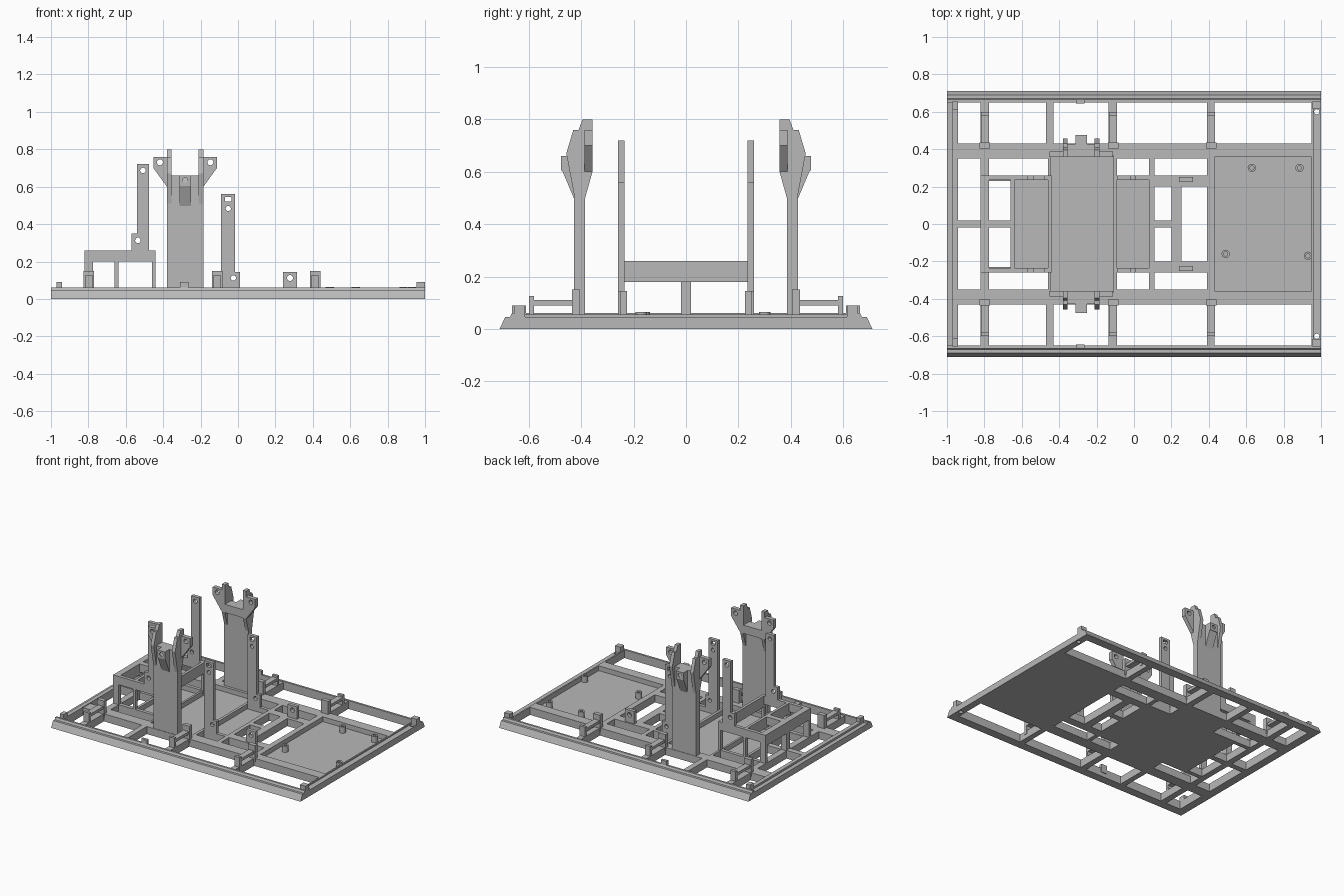
import bpy
import bmesh
from math import cos, sin, pi
from mathutils import Matrix

if "Cube" in bpy.data.objects:
    bpy.data.objects.remove(bpy.data.objects["Cube"])

GREY = (0.48, 0.48, 0.48, 1)
grey = bpy.data.materials.new("plain grey")
grey.use_nodes = True
grey.diffuse_color = GREY
grey.node_tree.nodes["Principled BSDF"].inputs["Base Color"].default_value = GREY

AXES = {"xy": ((1, 0, 0), (0, 1, 0), (0, 0, 1)),
        "xz": ((1, 0, 0), (0, 0, 1), (0, -1, 0)),
        "yz": ((0, 1, 0), (0, 0, 1), (1, 0, 0))}


def rect(a, b, c, d):
    return [(a, c), (b, c), (b, d), (a, d)]


def circle(x, y, r, n=16):
    return [(x + r * cos(2 * pi * i / n), y + r * sin(2 * pi * i / n)) for i in range(n)]


def plate(name, plane, lo, hi, *loops):
    """Extrude an outline (first loop) with holes (other loops) from lo to hi."""
    curve = bpy.data.curves.new(name, "CURVE")
    curve.dimensions = "2D"
    curve.fill_mode = "BOTH"
    curve.extrude = abs(hi - lo) / 2
    for loop in loops:
        spline = curve.splines.new("POLY")
        spline.points.add(len(loop) - 1)
        for point, (u, v) in zip(spline.points, loop):
            point.co = (u, v, 0, 1)
        spline.use_cyclic_u = True
    helper = bpy.data.objects.new(name + " outline", curve)
    mesh = bpy.data.meshes.new_from_object(helper)
    bpy.data.objects.remove(helper)
    bpy.data.curves.remove(curve)

    matrix = Matrix(AXES[plane]).transposed().to_4x4()
    axis = {"xy": 2, "xz": 1, "yz": 0}[plane]
    matrix[axis][3] = (lo + hi) / 2
    mesh.transform(matrix)
    bm = bmesh.new()
    bm.from_mesh(mesh)
    bmesh.ops.remove_doubles(bm, verts=bm.verts, dist=0.0002)
    bmesh.ops.recalc_face_normals(bm, faces=bm.faces)
    for face in bm.faces:
        face.smooth = False
    bm.to_mesh(mesh)
    bm.free()
    mesh.name = name
    mesh.materials.clear()
    mesh.materials.append(grey)
    obj = bpy.data.objects.new(name, mesh)
    bpy.context.collection.objects.link(obj)
    return obj


def box(name, x0, x1, y0, y1, z0, z1):
    return plate(name, "xy", z0, z1, rect(x0, x1, y0, y1))


# Base lattice: one slab with rectangular openings
holes = []
for s in (1, -1):
    for x0, x1 in ((-.94, -.82), (-.775, -.47), (-.43, -.135), (-.09, .39), (.43, .95)):
        holes.append(rect(x0, x1, s * .43, s * .65))
    for x0, x1 in ((-.775, -.46), (-.09, .08), (.11, .39)):
        holes.append(rect(x0, x1, s * .26, s * .35))
    holes.append(rect(-.94, -.82, s * .02, s * .35))
    holes.append(rect(-.775, -.66, s * .02, s * .23))
    holes.append(rect(.11, .2, s * .02, s * .2))
holes.append(rect(.255, .39, -.2, .2))

# Recessed trays, closed by thin floors
trays = {"left_tray": (-.64, -.46, .235), "centre_tray": (-.445, -.11, .365),
         "right_tray": (-.09, .08, .235), "board_tray": (.43, .95, .357)}
for name, (x0, x1, y) in trays.items():
    holes.append(rect(x0, x1, -y, y))
    box(name, x0 - .005, x1 + .005, -y - .005, y + .005, 0, .02)
plate("base_lattice", "xy", 0, .055, rect(-.95, .96, -.66, .66), *holes)

# Outer frame
box("left_frame_bar", -1, -.94, -.69, .69, 0, .045)
box("left_frame_lip", -.97, -.94, -.66, .66, .03, .06)
plate("right_frame_bar", "xy", 0, .045, rect(.95, 1, -.69, .69),
      circle(.977, .6, .014), circle(.977, -.6, .014))

# Board standoffs
for x, y in ((.63, .3), (.885, .3), (.49, -.16), (.93, -.17)):
    plate("board_standoff", "xy", .01, .065, circle(x, y, .022), circle(x, y, .011))

TOWER_X = -.2825
for s in (1, -1):
    side = "back" if s > 0 else "front"

    def flat(name, y0, y1, *loops):
        plate(side + "_" + name, "xz", s * y0, s * y1, *loops)

    def profile(name, x0, x1, points):
        plate(side + "_" + name, "yz", x0, x1, [(s * y, z) for y, z in points])

    def block(name, x0, x1, y0, y1, z0, z1):
        box(side + "_" + name, x0, x1, min(s * y0, s * y1), max(s * y0, s * y1), z0, z1)

    # Bevelled long rail with its lip and locating tabs
    profile("frame_rail", -1, 1, [(.65, 0), (.712, 0), (.69, .045), (.672, .045),
                                  (.665, .06), (.65, .06)])
    block("left_corner_tab", -.97, -.94, .61, .655, .03, .09)
    block("right_corner_tab", .955, 1, .615, .655, .03, .09)
    block("middle_tab", -.31, -.265, .645, .665, .03, .09)

    # Strut clips
    for x in (-.797, -.112, .412):
        block("clip_wall", x - .028, x + .028, .405, .435, .03, .15)
        block("clip_arm", x - .021, x + .021, .43, .6, .09, .11)
        block("clip_post", x - .021, x + .021, .58, .6, .03, .125)

    # Tall tower
    flat("tower_column", .385, .427, rect(-.38, -.185, 0, .66))
    half = [(.0975, .6), (.17, .7), (.17, .76), (.0975, .76), (.0975, .8),
            (.0725, .8), (.0725, .66)]
    head = [(TOWER_X + x, z) for x, z in half]
    head += [(TOWER_X - x, z) for x, z in reversed(half)]
    flat("tower_head", .357, .387, head,
         circle(TOWER_X + .135, .73, .016), circle(TOWER_X - .135, .73, .016))
    for m in (1, -1):
        centre = TOWER_X + m * .085
        profile("tower_rib", centre - .0125, centre + .0125,
                [(.357, .6), (.357, .8), (.395, .8), (.41, .76), (.43, .76),
                 (.457, .67), (.425, .5), (.385, .5)])
    profile("tower_nose", -.313, -.252, [(.42, .48), (.475, .61), (.46, .66), (.42, .66)])
    plate(side + "_nose_socket", "xz", s * .455, s * .477,
          rect(-.313, -.252, .605, .66), circle(TOWER_X, .635, .014))

    # Table side with its tall post
    flat("table_side", .235, .26,
         [(-.82, .03), (-.82, .26), (-.57, .26), (-.57, .35), (-.54, .35), (-.54, .72),
          (-.475, .72), (-.475, .26), (-.44, .26), (-.44, .03)],
         rect(-.775, -.66, .056, .2), rect(-.64, -.46, .056, .2),
         circle(-.535, .313, .015), circle(-.508, .687, .015))

    # Short post with a drilled foot
    flat("short_post", .235, .26,
         [(-.09, .03), (-.09, .56), (-.015, .56), (-.015, .145), (.01, .145), (.01, .03)],
         rect(-.07, -.035, .52, .545), circle(-.052, .483, .014), circle(-.025, .112, .014))

    # Small drilled lug
    flat("small_lug", .225, .25, rect(.24, .315, .03, .145), circle(.278, .112, .016))

# Table cross bars and centre support
for x0, x1 in ((-.82, -.775), (-.66, -.64), (-.46, -.44)):
    box("table_cross_bar", x0, x1, -.24, .24, .18, .26)
box("table_centre_bar", -.8, -.65, -.02, .02, .2, .26)
box("table_centre_leg", -.82, -.775, -.02, .02, .03, .2)
box("left_centre_strut", -.96, -.8, -.02, .02, 0, .06)
